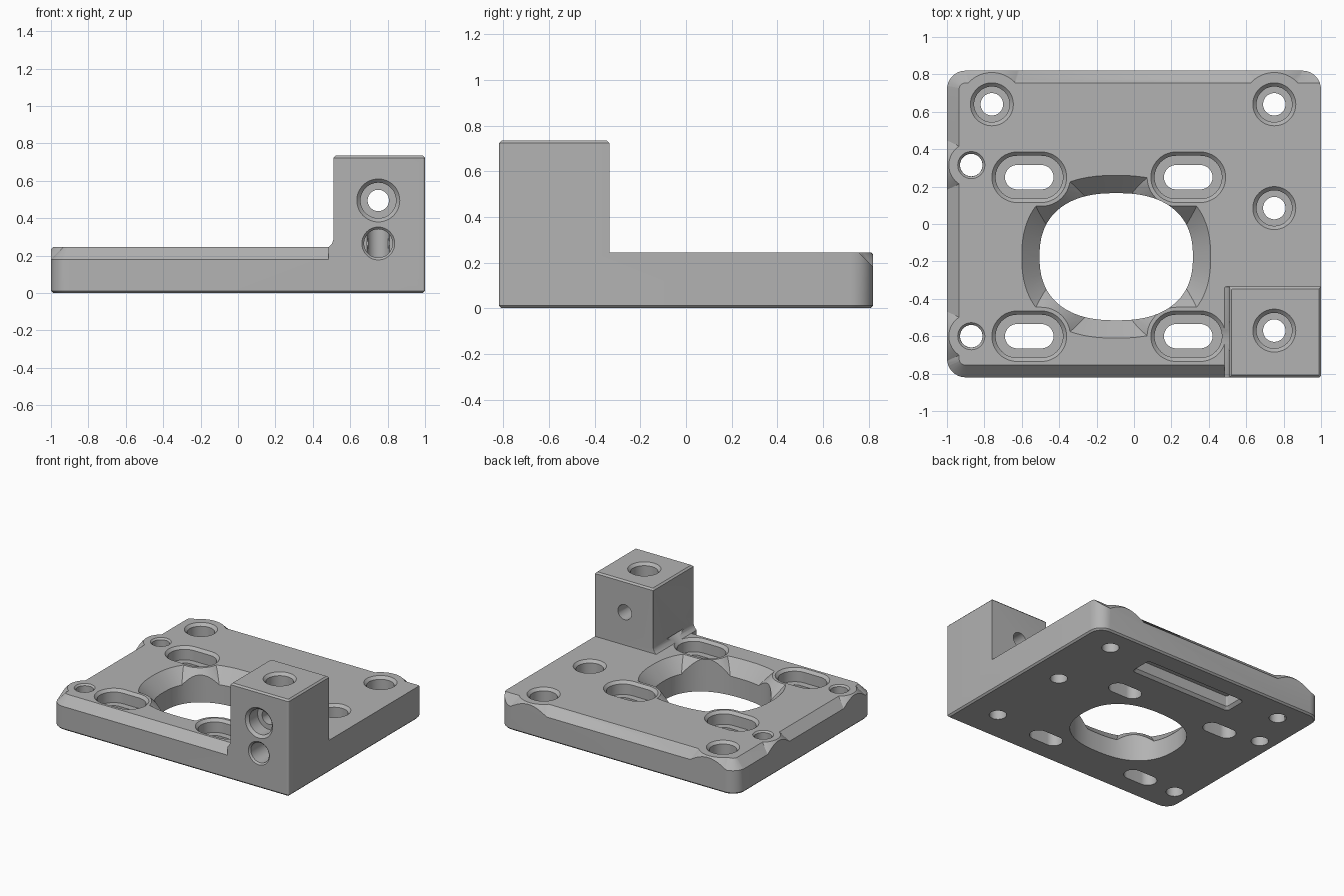
import bpy, bmesh
from math import pi, cos, sin, radians
from mathutils import Matrix

if "Cube" in bpy.data.objects:
    bpy.data.objects.remove(bpy.data.objects["Cube"])

metal = bpy.data.materials.new("plain grey")
metal.use_nodes = True
GREY = (0.45, 0.45, 0.45, 1)
metal.diffuse_color = GREY
metal.node_tree.nodes["Principled BSDF"].inputs["Base Color"].default_value = GREY

TOP, TALL = 0.245, 0.735


def loft(name, sections, matrix=Matrix()):
    """Solid skinned through (outline, height) sections with equal point counts."""
    bm = bmesh.new()
    rings = [[bm.verts.new((x, y, z)) for x, y in pts] for pts, z in sections]
    n = len(rings[0])
    for a, b in zip(rings, rings[1:]):
        for i in range(n):
            j = (i + 1) % n
            bm.faces.new((a[i], a[j], b[j], b[i]))
    bm.faces.new(rings[0][::-1])
    bm.faces.new(rings[-1])
    bm.transform(matrix)
    bmesh.ops.recalc_face_normals(bm, faces=bm.faces)
    mesh = bpy.data.meshes.new(name)
    bm.to_mesh(mesh)
    bm.free()
    mesh.materials.append(metal)
    obj = bpy.data.objects.new(name, mesh)
    bpy.context.collection.objects.link(obj)
    return obj


def combine(target, tool, operation):
    mod = target.modifiers.new("cut", "BOOLEAN")
    mod.object, mod.operation, mod.solver = tool, operation, "EXACT"
    bpy.context.view_layer.objects.active = target
    bpy.ops.object.modifier_apply(modifier=mod.name)
    bpy.data.objects.remove(tool)


def rounded(x0, x1, y0, y1, grow=0, radii=(0.1, 0.1, 0.1, 0.1)):
    """Rounded rectangle; radii run back right, back left, front left, front right."""
    centres = ((x1, y1, -1, -1), (x0, y1, 1, -1), (x0, y0, 1, 1), (x1, y0, -1, 1))
    pts = []
    for k, ((x, y, sx, sy), r) in enumerate(zip(centres, radii)):
        for i in range(9):
            a = pi / 2 * (k + i / 8)
            pts.append((x + sx * r + (r + grow) * cos(a), y + sy * r + (r + grow) * sin(a)))
    return pts


def stadium(x, y, half, r):
    pts = []
    for side in (1, -1):
        for i in range(25):
            a = pi * i / 24 - pi / 2
            pts.append((x + side * (half + r * cos(a)), y + side * r * sin(a)))
    return pts


def circle(x, y, r):
    return [(x + r * cos(2 * pi * i / 48), y + r * sin(2 * pi * i / 48)) for i in range(48)]


def oval(grow, p=2.4):
    pts = []
    for i in range(96):
        c, s = cos(2 * pi * (i + 0.5) / 96), sin(2 * pi * (i + 0.5) / 96)
        pts.append((-0.132 + 0.037 + (0.41 + grow) * abs(c) ** (2 / p) * (1 if c > 0 else -1),
                    -0.175 + (0.34 + grow) * abs(s) ** (2 / p) * (1 if s > 0 else -1)))
    return pts


def bore(shape, small, big, floor, top, lip=0.02, matrix=Matrix(), start=-0.1):
    """Stepped cutter: small through hole, wide recess, chamfered lip."""
    return loft("bore", [(shape(small), start), (shape(small), floor), (shape(big), floor),
                         (shape(big), top - lip), (shape(big + lip + 0.05), top + 0.05)], matrix)


# Plate with sloping edges, raised again around the holes near its rim
plate = loft("mounting_plate", [(rounded(-1, 1.2, -0.82, 0.82, 0.18 - z), z) for z in (-0.1, 0.27)])
for x, y, r in ((-0.76, 0.64, 0.17), (0.75, 0.64, 0.17), (-0.87, 0.315, 0.12), (-0.87, -0.6, 0.12)):
    boss = loft("boss", [(circle(x, y, r + TOP - z), z) for z in (0.05, 0.26)])
    combine(plate, boss, "UNION")
slab = rounded(-2, 2, -2, 2)
combine(plate, loft("slab", [(slab, -0.3), (slab, TOP)]), "INTERSECT")

# Upright block with a fillet where it meets the plate
sharp = (0.005,) * 4
block = [(rounded(x0, 1.2, -1.1, -0.335, g, sharp), z) for x0, z, g in (
    (0.485, -0.2, 0), (0.485, TOP, 0), (0.493, 0.253, 0), (0.503, 0.264, 0), (0.51, 0.285, 0),
    (0.51, TALL - 0.012, 0), (0.54, TALL + 0.03, 0))]
block[-1] = (rounded(0.552, 1.2, -1.1, -0.377, 0, sharp), TALL + 0.03)
combine(plate, loft("block", block), "UNION")

# Outer envelope trims everything to the plan shape with small edge bevels
envelope = [(rounded(-1, 1, -0.82, 0.82, g, (0.1, 0.1, 0.1, 0.013)), z) for g, z in (
    (-0.012, 0), (0, 0.012), (0, TALL - 0.012), (-0.012, TALL))]
combine(plate, loft("envelope", envelope), "INTERSECT")

# Central opening with a flared rim that stops short of the slots
SLOTS = [(x, y) for x in (-0.56, 0.29) for y in (0.25, -0.6)]
flare = loft("flare", [(oval(-0.02), 0.125), (oval(0.095), TOP), (oval(0.145), 0.295)])
for x, y in SLOTS:
    guard = loft("guard", [(stadium(x, y, 0.065, 0.155 + TOP - z), z) for z in (0.05, 0.32)])
    combine(flare, guard, "DIFFERENCE")
combine(plate, flare, "DIFFERENCE")
combine(plate, loft("opening", [(oval(0), -0.1), (oval(0), 0.4)]), "DIFFERENCE")

# Recessed slots
for x, y in SLOTS:
    combine(plate, bore(lambda r: stadium(x, y, 0.065, r), 0.065, 0.115, 0.145, TOP), "DIFFERENCE")

# Counterbored holes in the plate and down through the block
for x, y, floor, top in ((-0.76, 0.64, 0.12, TOP), (0.75, 0.64, 0.12, TOP),
                         (0.75, 0.085, 0.12, TOP), (0.75, -0.57, 0.62, TALL)):
    combine(plate, bore(lambda r: circle(x, y, r), 0.06, 0.095, floor, top), "DIFFERENCE")

# Plain holes along the left rim
for y in (0.315, -0.6):
    combine(plate, bore(lambda r: circle(-0.87, y, r), 0.06, 0.0605, 0.15, TOP, 0.012), "DIFFERENCE")

# Holes from the front of the block: one through, one blind
to_front = Matrix.Rotation(radians(90), 4, "X")
combine(plate, bore(lambda r: circle(0.75, 0.495, r), 0.057, 0.095, 0.7, 0.82, 0.02, to_front, 0.25),
        "DIFFERENCE")
combine(plate, bore(lambda r: circle(0.75, 0.265, r), 0.06, 0.076, 0.56, 0.82, 0.012, to_front, 0.54),
        "DIFFERENCE")

# Pocket under the rear edge
pocket = [(rounded(-0.43, 0.43, 0.49, 0.67, g, (0.03,) * 4), z) for g, z in (
    (0.03, -0.03), (-0.02, 0.02), (-0.02, 0.1))]
combine(plate, loft("pocket", pocket), "DIFFERENCE")

plate.select_set(True)
bpy.context.view_layer.objects.active = plate
bpy.ops.object.shade_smooth_by_angle(angle=radians(30))
